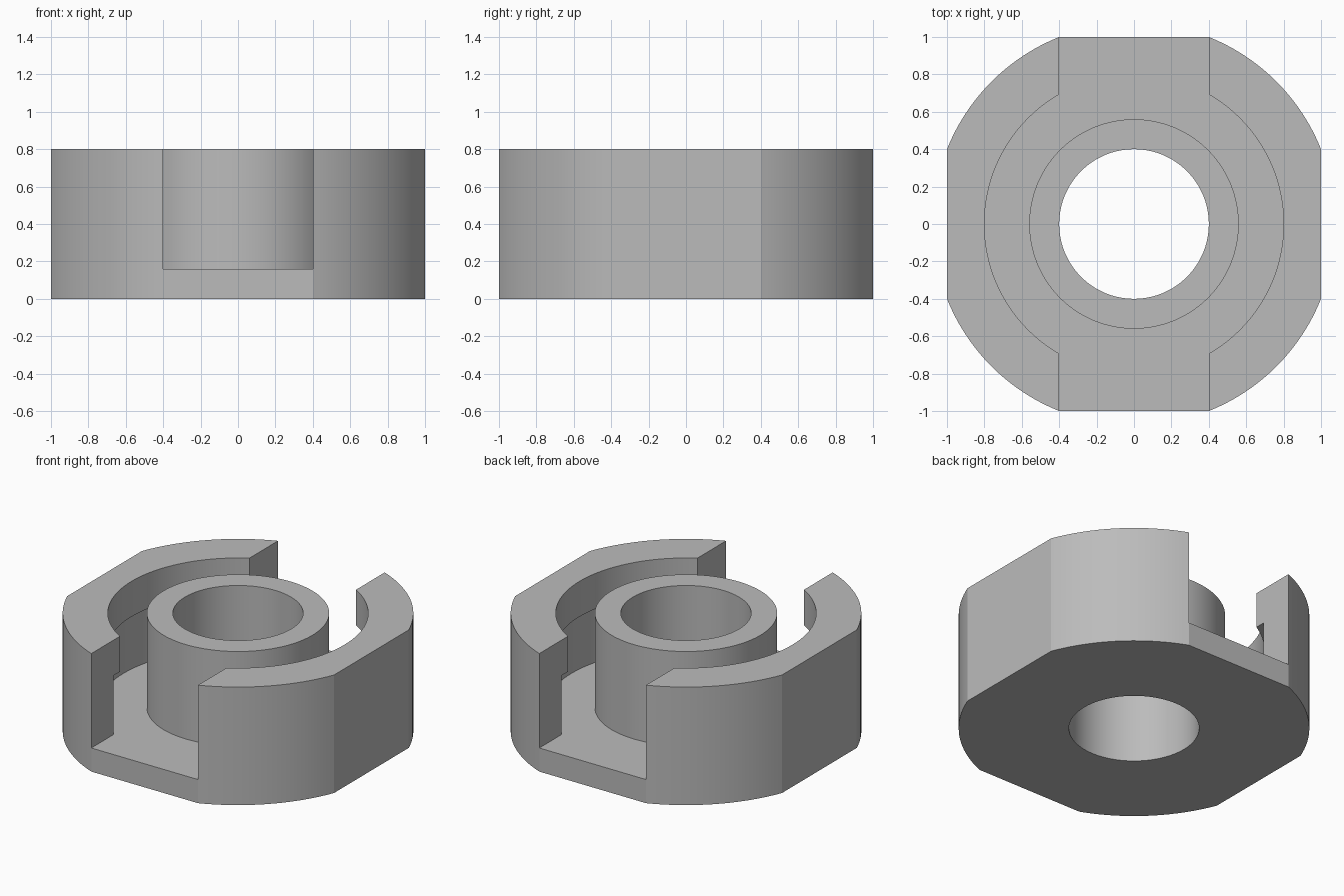
import bpy
import bmesh
from math import radians, atan2, hypot, cos, sin, pi

old = bpy.data.objects.get("Cube")
if old:
    bpy.data.objects.remove(old, do_unlink=True)

# Main sizes
HALF = 1.0          # distance from centre to each flat
SLOT = 0.4          # half width of the slots and flats, also bore radius
TOP, FLOOR, LIP = 0.8, 0.16, 0.56
SEGS = 128

grey = bpy.data.materials.new("plain grey")
grey.use_nodes = True
grey.diffuse_color = (0.5, 0.5, 0.5, 1)
grey.node_tree.nodes["Principled BSDF"].inputs["Base Color"].default_value = (0.5, 0.5, 0.5, 1)


def prism(name, outline, z0, z1):
    """Extrude a flat outline from z0 to z1."""
    bm = bmesh.new()
    face = bm.faces.new([bm.verts.new((x, y, z0)) for x, y in outline])
    top = bmesh.ops.extrude_face_region(bm, geom=[face])["geom"]
    verts = [v for v in top if isinstance(v, bmesh.types.BMVert)]
    bmesh.ops.translate(bm, vec=(0, 0, z1 - z0), verts=verts)
    bmesh.ops.recalc_face_normals(bm, faces=bm.faces)
    mesh = bpy.data.meshes.new(name)
    bm.to_mesh(mesh)
    bm.free()
    mesh.materials.append(grey)
    obj = bpy.data.objects.new(name, mesh)
    bpy.context.collection.objects.link(obj)
    return obj


def circle(r):
    return [(r * cos(2 * pi * i / SEGS), r * sin(2 * pi * i / SEGS)) for i in range(SEGS)]


def combine(target, tool, operation):
    """Apply a boolean and remove the tool object."""
    tool.hide_render = True
    mod = target.modifiers.new(operation, "BOOLEAN")
    mod.operation, mod.solver, mod.object = operation, "EXACT", tool
    bpy.context.view_layer.objects.active = target
    bpy.ops.object.modifier_apply(modifier=mod.name)
    bpy.data.objects.remove(tool, do_unlink=True)


# Round body with four flats: one arc per corner
radius = hypot(HALF, SLOT)
start = atan2(SLOT, HALF)
sweep = pi / 2 - 2 * start
steps = 20
outline = [(radius * cos(a), radius * sin(a))
           for q in range(4)
           for a in (q * pi / 2 + start + sweep * i / steps for i in range(steps + 1))]
body = prism("slotted_collar", outline, 0, TOP)

# Undercut chamber, narrower mouth below the lip, and the slot across front and back
combine(body, prism("chamber_cutter", circle(0.86), FLOOR, LIP), "DIFFERENCE")
combine(body, prism("mouth_cutter", circle(0.8), LIP - 0.1, TOP + 0.1), "DIFFERENCE")
slot = [(-SLOT, -1.2), (SLOT, -1.2), (SLOT, 1.2), (-SLOT, 1.2)]
combine(body, prism("slot_cutter", slot, FLOOR, TOP + 0.1), "DIFFERENCE")

# Central hub with a bore through everything
combine(body, prism("hub", circle(0.56), FLOOR - 0.08, TOP), "UNION")
combine(body, prism("bore_cutter", circle(SLOT), -0.1, TOP + 0.1), "DIFFERENCE")

# Smooth round walls, sharp corners
bpy.ops.object.select_all(action="DESELECT")
body.select_set(True)
bpy.context.view_layer.objects.active = body
bpy.ops.object.shade_smooth_by_angle(angle=radians(12))
